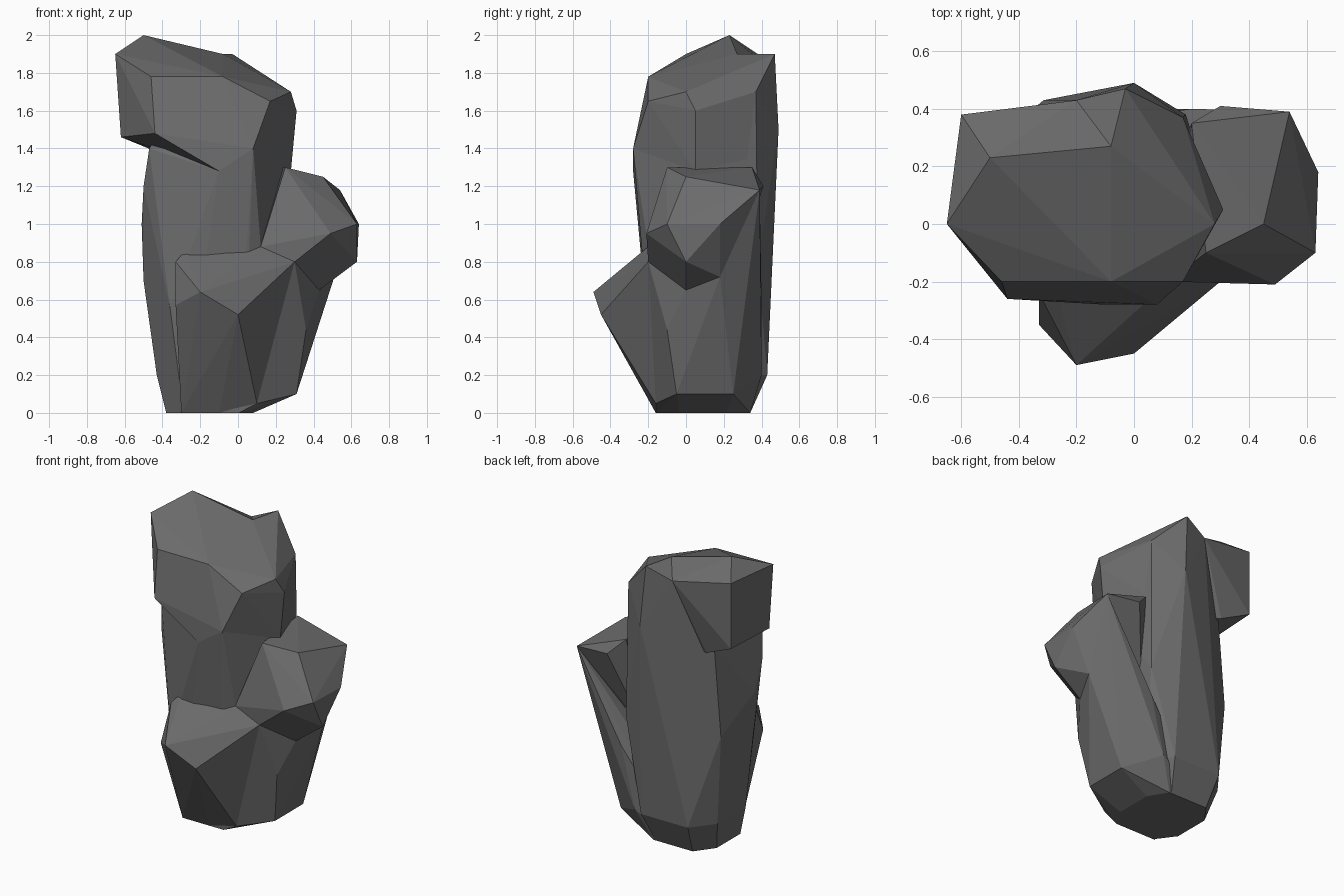
import bpy
import bmesh
import math

cube = bpy.data.objects.get("Cube")
if cube:
    bpy.data.objects.remove(cube, do_unlink=True)

# Single dark stone colour
stone = bpy.data.materials.new("dark_grey_stone")
stone.use_nodes = True
stone.diffuse_color = (.15, .15, .15, 1)
shader = stone.node_tree.nodes["Principled BSDF"]
shader.inputs["Base Color"].default_value = stone.diffuse_color
shader.inputs["Roughness"].default_value = .9


def chamfered_ring(height, left, right, front, back):
    """Corners of a horizontal rectangle whose four corners are cut off."""
    cut_x = (right - left) / 5
    cut_y = (back - front) / 4
    corners = []
    for x, inward_x in ((left, cut_x), (right, -cut_x)):
        for y, inward_y in ((front, cut_y), (back, -cut_y)):
            corners.append((x + inward_x, y, height))
            corners.append((x, y + inward_y, height))
    return corners


def faceted_chunk(name, corners):
    """Wrap a flat-shaded convex boulder around a few corner points."""
    bm = bmesh.new()
    for corner in corners:
        bm.verts.new(corner)
    hull = bmesh.ops.convex_hull(bm, input=bm.verts)
    spare = {item for item in hull["geom_interior"] + hull["geom_unused"]
             if isinstance(item, bmesh.types.BMVert)}
    bmesh.ops.delete(bm, geom=list(spare), context="VERTS")
    # Merge nearly coplanar triangles into broad chiselled faces
    bmesh.ops.dissolve_limit(bm, angle_limit=math.radians(4),
                             verts=bm.verts, edges=bm.edges)
    bmesh.ops.recalc_face_normals(bm, faces=bm.faces)
    mesh = bpy.data.meshes.new(name)
    bm.to_mesh(mesh)
    bm.free()
    mesh.materials.append(stone)
    rock = bpy.data.objects.new(name, mesh)
    bpy.context.collection.objects.link(rock)


# Corners shared by neighbouring chunks
crown_saddle = (-.08, .27, 1.9)
crown_valley = (-.2, .43, 1.83)
crown_right = (.28, 0, 1.7)
brow_right = (.31, .05, 1.6)
nape_right = (.28, .05, 1.28)
chin_left = (-.1, -.28, 1.28)
chin_right = (.08, -.28, 1.4)
back_ridge = (0, .49, 1.5)
back_right = (.17, .37, 1.7)
waist_left = (-.13, -.22, .85)
waist_right = (.12, -.2, .88)
elbow_front = (.3, -.2, .8)
elbow_low = (.43, 0, .65)
elbow_back = (.51, .18, .72)
shoulder_back = (.54, .39, 1.18)
foot_right = (.1, -.16, .05)
heel_right = (.17, -.06, .1)

# Tall column, narrowing towards the foot
faceted_chunk(
    "rock_column",
    chamfered_ring(height=0, left=-.38, right=.08, front=-.16, back=.34)
    + chamfered_ring(height=.2, left=-.43, right=.15, front=-.17, back=.43)
    + [waist_left, waist_right, chin_left, chin_right, nape_right,
       back_ridge, back_right, crown_valley,
       (-.36, -.2, .56), (-.5, 0, .7), (-.47, .3, .8), (0, .46, .8),
       (.18, .38, .8), (-.51, 0, 1), (-.5, -.1, 1.2), (-.47, -.14, 1.4),
       (-.42, .3, 1.4)],
)

# Head block, overhanging on one side
faceted_chunk("rock_head", [
    crown_saddle, crown_valley, crown_right, brow_right, nape_right,
    chin_left, chin_right,
    (-.65, 0, 1.9), (-.5, .23, 2), (-.6, .38, 1.9), (-.46, -.2, 1.78),
    (-.08, -.2, 1.78), (.17, -.2, 1.65), (-.44, -.26, 1.48),
    (-.62, 0, 1.46), (-.6, .38, 1.46), (-.4, .35, 1.37),
])

# Pointed crest behind the head
faceted_chunk("rock_crest", [
    crown_saddle, crown_valley, crown_right, brow_right, nape_right,
    back_ridge, back_right, (-.03, .47, 1.9), (.17, .37, 1.3),
])

# Shoulder knob beside the column
faceted_chunk("rock_shoulder", [
    waist_right, elbow_front, elbow_low, elbow_back, shoulder_back,
    (.49, -.21, .95), (.63, -.1, 1), (.64, .18, 1), (.3, .41, 1.2),
    (.2, .35, 1.3), (.45, 0, 1.25), (.25, -.1, 1.3), (.63, 0, .8),
    (.15, .25, .7),
])

# Flank that carries the shoulder
faceted_chunk(
    "rock_flank",
    chamfered_ring(height=0, left=-.3, right=.08, front=-.16, back=.34)
    + [foot_right, heel_right, elbow_front, elbow_low, elbow_back,
       shoulder_back, (.31, -.05, .1), (.31, .25, .1), (.38, .23, .38),
       (.36, -.1, .44), (.2, .4, .6), (.1, .4, .2)],
)

# Jutting ledge at the front
faceted_chunk("rock_ledge", [
    foot_right, heel_right, elbow_front, waist_right, waist_left,
    (-.3, -.16, 0), (-.1, -.16, 0), (-.33, -.35, .57), (-.2, -.49, .64),
    (0, -.45, .52), (.05, -.36, .69), (-.33, -.24, .8), (-.28, -.2, .86),
    (-.2, 0, .7),
])
